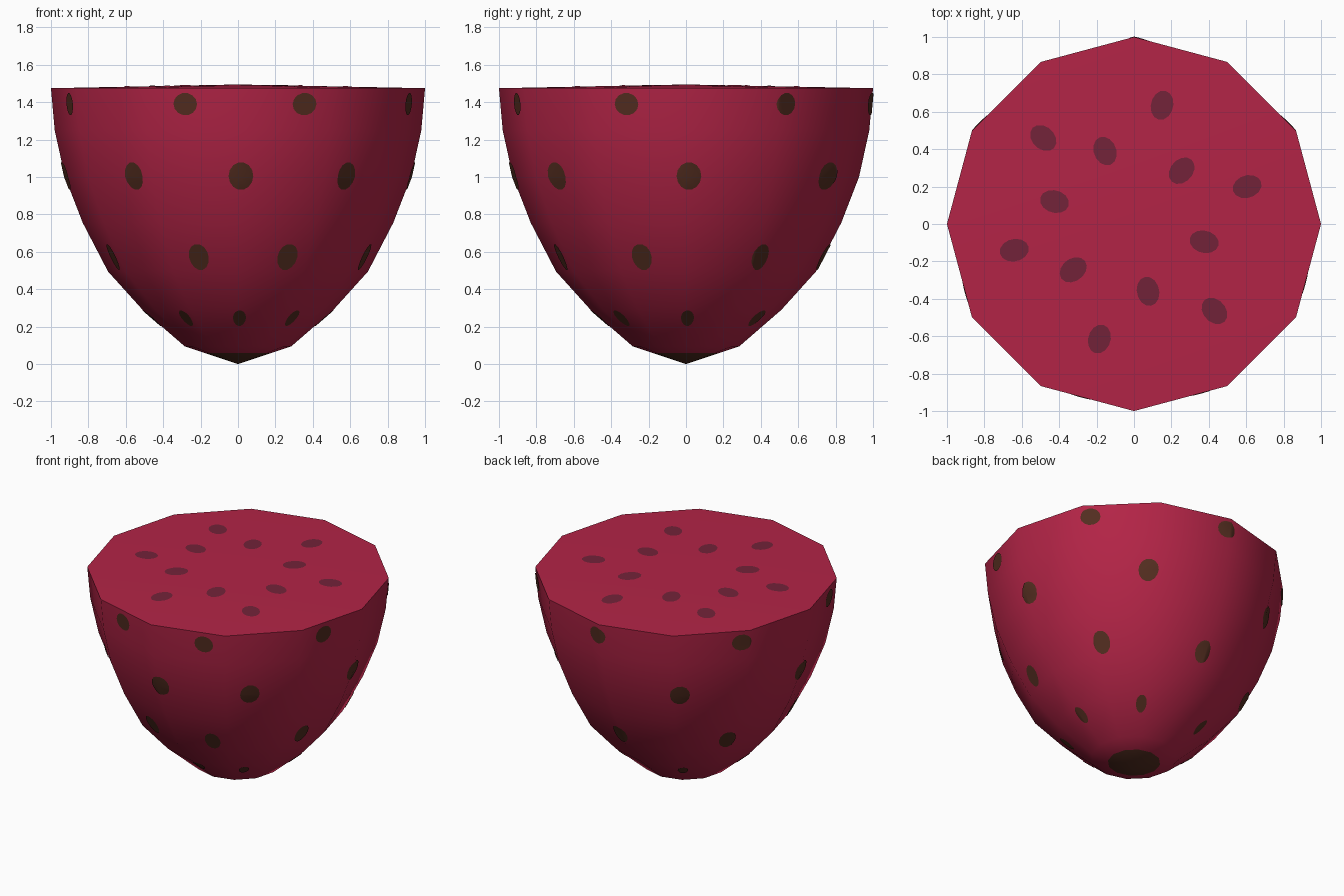
import bpy, bmesh, math
from mathutils import Vector

if "Cube" in bpy.data.objects:
    bpy.data.objects.remove(bpy.data.objects["Cube"])

SIDES = 12
STEP = 2 * math.pi / SIDES
PROFILE = [(0, 0), (0.175, 0.058), (0.285, 0.095), (0.51, 0.29), (0.695, 0.495),
           (0.83, 0.755), (0.925, 1.0), (0.98, 1.25), (1.0, 1.475)]
TOP_Z = 1.495


def material(name, rgb):
    m = bpy.data.materials.new(name)
    m.diffuse_color = (*rgb, 1)
    m.use_nodes = True
    m.node_tree.nodes["Principled BSDF"].inputs["Base Color"].default_value = m.diffuse_color
    return m


RED = material("crimson flesh", (0.45, 0.0176, 0.062))
BROWN = material("dark brown seed", (0.085, 0.026, 0.014))
PLUM = material("dull plum seed", (0.17, 0.0165, 0.041))


def finish(name, bm, mats):
    me = bpy.data.meshes.new(name)
    bm.to_mesh(me)
    bm.free()
    for m in mats:
        me.materials.append(m)
    ob = bpy.data.objects.new(name, me)
    bpy.context.collection.objects.link(ob)
    bpy.ops.object.select_all(action='DESELECT')
    ob.select_set(True)
    bpy.context.view_layer.objects.active = ob
    bpy.ops.object.shade_smooth_by_angle(angle=math.radians(50))
    return ob


def radius_at(z):
    """Profile radius at a given height."""
    for (r0, z0), (r1, z1) in zip(PROFILE, PROFILE[1:]):
        if z <= z1:
            return r0 + (r1 - r0) * (z - z0) / (z1 - z0)
    return PROFILE[-1][0]


def facet(angle):
    """Distance factor to the side of a regular polygon with unit corners."""
    return math.cos(STEP / 2) / math.cos(angle % STEP - STEP / 2)


def ellipse(bm, cx, cy, a, b, turn=0, n=14):
    pts = []
    for i in range(n):
        t = 2 * math.pi * i / n
        u, v = a * math.cos(t), b * math.sin(t)
        pts.append(bm.verts.new((cx + u * math.cos(turn) - v * math.sin(turn),
                                 cy + u * math.sin(turn) + v * math.cos(turn), 0)))
    bm.faces.new(pts)


def bisect(bm, co, no):
    bmesh.ops.bisect_plane(bm, geom=bm.verts[:] + bm.edges[:] + bm.faces[:],
                           plane_co=co, plane_no=no)


# body: lathed profile, closed by a very shallow cone; tip coloured by height
bm = bmesh.new()
rings = [[bm.verts.new((r * math.cos(i * STEP), r * math.sin(i * STEP), z))
          for i in range(SIDES)] for r, z in PROFILE[1:]]
bottom, top = bm.verts.new((0, 0, 0)), bm.verts.new((0, 0, TOP_Z))
for i in range(SIDES):
    j = (i + 1) % SIDES
    bm.faces.new((bottom, rings[0][j], rings[0][i]))
    bm.faces.new((top, rings[-1][i], rings[-1][j]))
    for lo, hi in zip(rings, rings[1:]):
        bm.faces.new((lo[i], lo[j], hi[j], hi[i]))
for f in bm.faces:
    f.material_index = 1 if f.calc_center_median().z < 0.058 else 0
finish("fruit_body", bm, [RED, BROWN])

# side seeds: drawn flat as (angle, height), cut at the facet edges, wrapped on
ODD = (-158, -107, -68.5, -19.2, 33, 88.5, 147)
EVEN = (-128, -89, -50, 1, 56, 122.5, 181)
ROWS = [(1.39, ODD, 0.067, 0.06), (1.005, EVEN, 0.067, 0.074),
        (0.572, ODD, 0.056, 0.07), (0.245, EVEN, 0.035, 0.042)]
bm = bmesh.new()
for z, angles, a, b in ROWS:
    for deg in angles:
        ellipse(bm, math.radians(deg), z, a / radius_at(z), b)
for k in range(-SIDES, SIDES):
    bisect(bm, (k * STEP, 0, 0), (1, 0, 0))
for _, z in PROFILE[1:-1]:
    bisect(bm, (0, z, 0), (0, 1, 0))
for v in bm.verts:
    ang, z = v.co.x, v.co.y
    r = radius_at(z) * facet(ang) + 0.005
    v.co = Vector((r * math.cos(ang), r * math.sin(ang), z))
finish("side_seeds", bm, [BROWN])

# top seeds: ellipses pointing at the centre, cut at the fan edges
TOP_SEEDS = [(0.15, 0.635), (-0.485, 0.46), (-0.155, 0.39), (0.255, 0.285),
             (0.605, 0.2), (-0.425, 0.12), (0.375, -0.095), (-0.64, -0.14),
             (-0.325, -0.245), (0.075, -0.36), (0.43, -0.465), (-0.185, -0.615)]
bm = bmesh.new()
for x, y in TOP_SEEDS:
    ellipse(bm, x, y, 0.079, 0.06, math.atan2(y, x))
for k in range(SIDES // 2):
    bisect(bm, (0, 0, 0), (-math.sin(k * STEP), math.cos(k * STEP), 0))
for v in bm.verts:
    rel = v.co.xy.length / facet(math.atan2(v.co.y, v.co.x))
    v.co.z = TOP_Z + (PROFILE[-1][1] - TOP_Z) * rel + 0.003
finish("top_seeds", bm, [PLUM])
